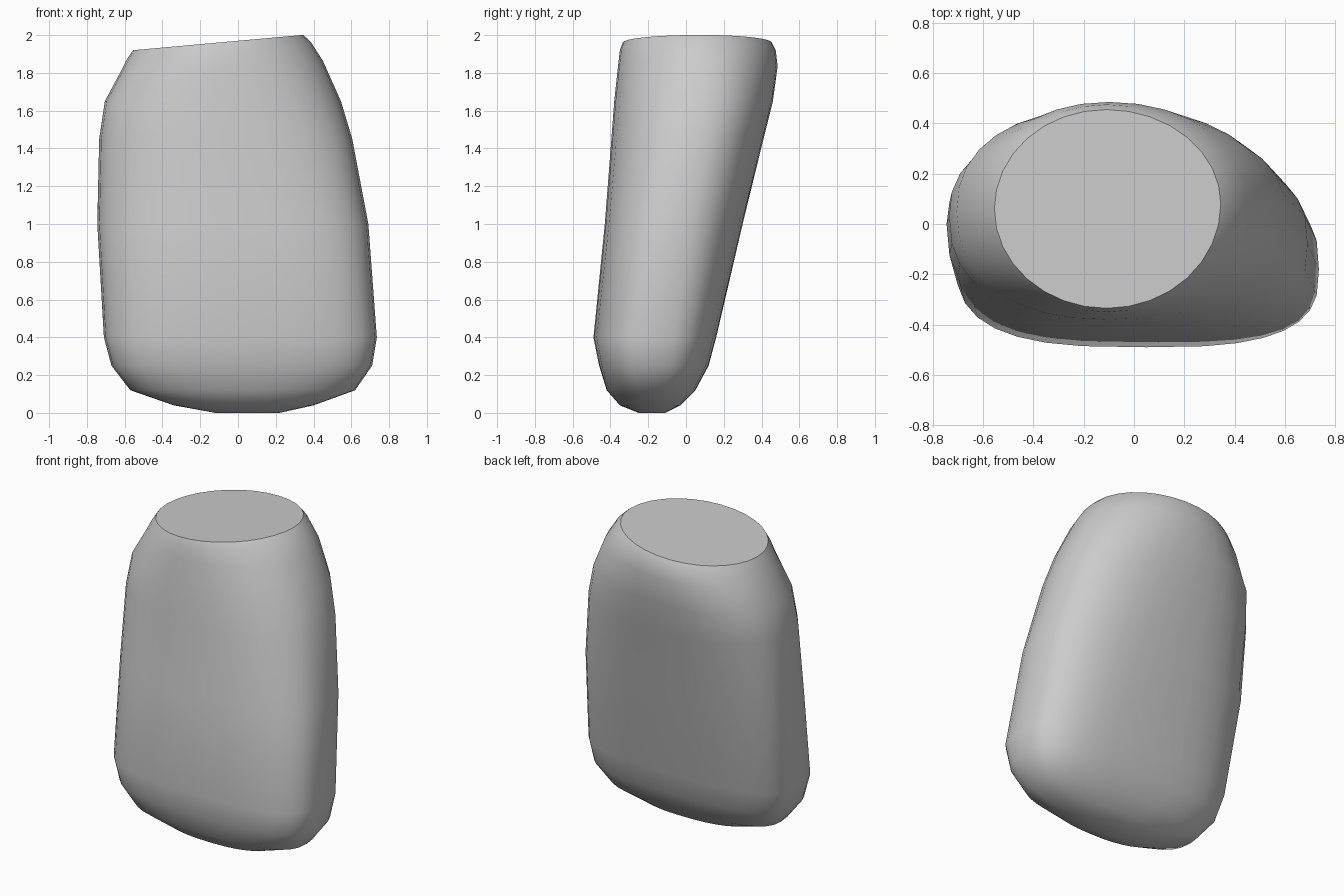
import bpy
import bmesh
import math

cube = bpy.data.objects.get("Cube")
if cube:
    bpy.data.objects.remove(cube, do_unlink=True)

SIDES = 32


def make_material(name, color):
    material = bpy.data.materials.new(name)
    material.use_nodes = True
    material.diffuse_color = color
    shader = next(n for n in material.node_tree.nodes if n.type == "BSDF_PRINCIPLED")
    shader.inputs["Base Color"].default_value = color
    shader.inputs["Roughness"].default_value = 0.6
    return material


def power(value, exponent):
    return math.copysign(abs(value) ** exponent, value)


def section_ring(bm, z, left, right, front, back, side_left, side_right, middle, square, tilt):
    """Rounded cross-section whose four quarters have their own radii."""
    ring = []
    for i in range(SIDES):
        angle = math.tau * i / SIDES
        u = power(math.cos(angle), 2 / square)
        v = power(math.sin(angle), 2 / square)
        x = middle + (u * (right - middle) if u > 0 else u * (middle - left))
        # the widest line slants from one side to the other
        base = side_left + (side_right - side_left) * (u + 1) / 2
        y = base + (v * (back - base) if v > 0 else v * (base - front))
        ring.append(bm.verts.new((x, y, z + tilt * x)))
    return ring


# height, left, right, front, back, widest y left, widest y right, middle x, squareness, tilt
sections = [
    (0.0, -.12, .22, -.25, -.11, -.18, -.18, .05, 2.2, 0),
    (.04, -.34, .4, -.35, -.03, -.18, -.18, .05, 2.4, 0),
    (.12, -.57, .62, -.42, .05, -.16, -.18, .05, 2.7, 0),
    (.25, -.67, .71, -.46, .12, -.14, -.18, .05, 3, 0),
    (.4, -.71, .735, -.49, .16, -.12, -.18, .05, 3, 0),
    (1, -.745, .69, -.43, .3, 0, -.08, 0, 2.6, 0),
    (1.45, -.735, .605, -.395, .41, .03, .02, -.06, 2.4, 0),
    (1.65, -.705, .545, -.38, .46, .05, .06, -.1, 2.3, 0),
    (1.84, -.62, .45, -.36, .485, .06, .08, -.1, 2.1, .05),
    (1.93, -.585, .385, -.35, .475, .06, .08, -.11, 2, .09),
    (1.97, -.555, .345, -.335, .455, .06, .08, -.11, 2, .09),
]

# loft the rounded body through its sections
bm = bmesh.new()
rings = [section_ring(bm, *section) for section in sections]
for low, high in zip(rings, rings[1:]):
    for i in range(SIDES):
        j = (i + 1) % SIDES
        bm.faces.new((low[i], low[j], high[j], high[i]))

# flat underside and flat slanted top
bm.faces.new(rings[0])
bm.faces.new(rings[-1])
bmesh.ops.recalc_face_normals(bm, faces=bm.faces)

mesh = bpy.data.meshes.new("rounded_body")
bm.to_mesh(mesh)
bm.free()
mesh.materials.append(make_material("plain grey", (.6, .6, .6, 1)))
body = bpy.data.objects.new("rounded_body", mesh)
bpy.context.collection.objects.link(body)

bpy.ops.object.select_all(action="DESELECT")
body.select_set(True)
bpy.context.view_layer.objects.active = body
bpy.ops.object.shade_smooth_by_angle(angle=math.radians(35))
